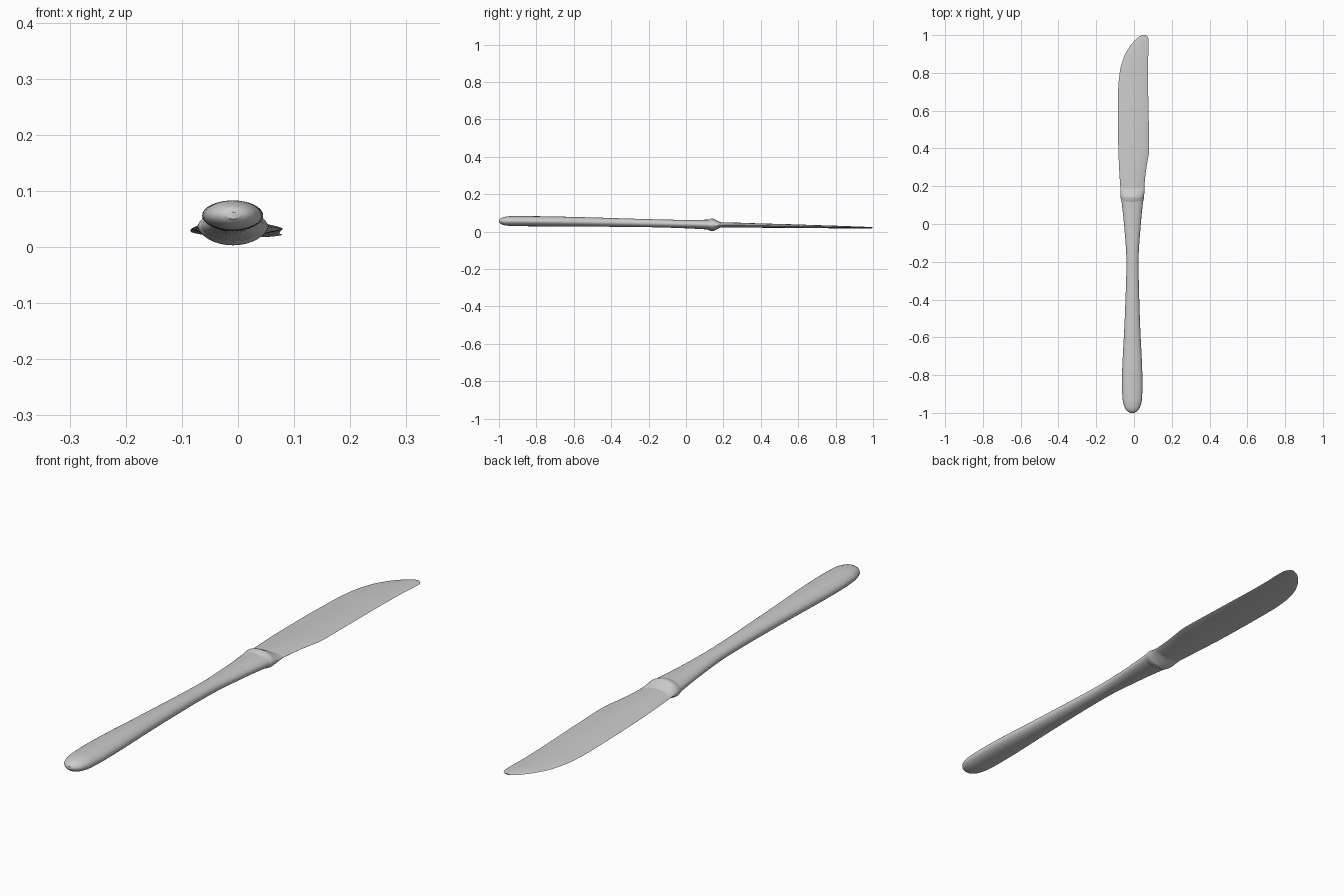
import bpy, bmesh, math

if "Cube" in bpy.data.objects:
    bpy.data.objects.remove(bpy.data.objects["Cube"])


def interpolate(rows, steps):
    """Smooth (monotone-limited) rows of (y, left, right, bottom, top)."""
    def slope(i, k):
        if i == 0 or i == len(rows) - 1:
            a, b = (0, 1) if i == 0 else (i - 1, i)
            return (rows[b][k] - rows[a][k]) / (rows[b][0] - rows[a][0])
        d0 = (rows[i][k] - rows[i-1][k]) / (rows[i][0] - rows[i-1][0])
        d1 = (rows[i+1][k] - rows[i][k]) / (rows[i+1][0] - rows[i][0])
        return 0 if d0 * d1 <= 0 else 2 * d0 * d1 / (d0 + d1)

    out = []
    for i in range(len(rows) - 1):
        a, b = rows[i], rows[i + 1]
        h = b[0] - a[0]
        for s in range(steps):
            t = s / steps
            row = [a[0] + t * h]
            for k in range(1, 5):
                row.append((2*t**3 - 3*t**2 + 1) * a[k] + (t**3 - 2*t**2 + t) * h * slope(i, k)
                           + (3*t**2 - 2*t**3) * b[k] + (t**3 - t**2) * h * slope(i + 1, k))
            out.append(row)
    out.append(list(rows[-1]))
    return out


def loft(name, rows, power, sides=32, steps=4):
    """Skin rounded (power 1) or lens-shaped (power 2) sections along y."""
    bm = bmesh.new()
    rings = []
    for y, x0, x1, z0, z1 in interpolate(rows, steps):
        ring = []
        for j in range(sides):
            a = 2 * math.pi * j / sides
            s = math.sin(a)
            ring.append(bm.verts.new(((x0 + x1) / 2 + (x1 - x0) / 2 * math.cos(a), y,
                        (z0 + z1) / 2 + (z1 - z0) / 2 * math.copysign(abs(s) ** power, s))))
        rings.append(ring)
    for r, q in zip(rings, rings[1:]):
        for j in range(sides):
            k = (j + 1) % sides
            bm.faces.new((r[j], r[k], q[k], q[j]))
    bm.faces.new(rings[0])
    bm.faces.new(rings[-1][::-1])
    bmesh.ops.remove_doubles(bm, verts=bm.verts, dist=1e-6)
    bmesh.ops.recalc_face_normals(bm, faces=bm.faces)
    me = bpy.data.meshes.new(name)
    bm.to_mesh(me)
    bm.free()
    ob = bpy.data.objects.new(name, me)
    bpy.context.collection.objects.link(ob)
    bpy.context.view_layer.objects.active = ob
    ob.select_set(True)
    bpy.ops.object.shade_smooth_by_angle(angle=math.radians(40))
    ob.select_set(False)
    return ob


# Handle: rounded butt, slim waist, flaring towards the collar
loft("handle", [
    (-1.00, -0.020, 0.002, 0.050, 0.062),
    (-0.99, -0.036, 0.018, 0.041, 0.072),
    (-0.97, -0.050, 0.032, 0.034, 0.079),
    (-0.93, -0.060, 0.042, 0.030, 0.083),
    (-0.85, -0.064, 0.045, 0.029, 0.083),
    (-0.50, -0.049, 0.031, 0.027, 0.076),
    (-0.20, -0.040, 0.024, 0.024, 0.067),
    (0.00, -0.053, 0.036, 0.018, 0.063),
    (0.13, -0.067, 0.049, 0.011, 0.064)], 1.0)

# Collar: raised ridge tapering onto the blade
loft("collar", [
    (0.115, -0.065, 0.047, 0.011, 0.063),
    (0.130, -0.069, 0.051, 0.005, 0.068),
    (0.142, -0.071, 0.053, 0.003, 0.070),
    (0.155, -0.072, 0.054, 0.008, 0.065),
    (0.175, -0.072, 0.055, 0.018, 0.055),
    (0.195, -0.071, 0.055, 0.026, 0.047)], 1.15)

# Blade: lens section, straight back on the right, curved belly on the left
loft("blade", [
    (0.15, -0.069, 0.050, 0.022, 0.051),
    (0.28, -0.078, 0.063, 0.022, 0.048),
    (0.40, -0.083, 0.080, 0.021, 0.044),
    (0.55, -0.085, 0.078, 0.020, 0.040),
    (0.70, -0.084, 0.075, 0.019, 0.035),
    (0.80, -0.076, 0.074, 0.018, 0.032),
    (0.88, -0.055, 0.075, 0.018, 0.029),
    (0.94, -0.022, 0.078, 0.018, 0.027),
    (0.975, 0.008, 0.078, 0.018, 0.025),
    (0.99, 0.025, 0.073, 0.018, 0.024),
    (1.00, 0.045, 0.062, 0.019, 0.023)], 1.5)
